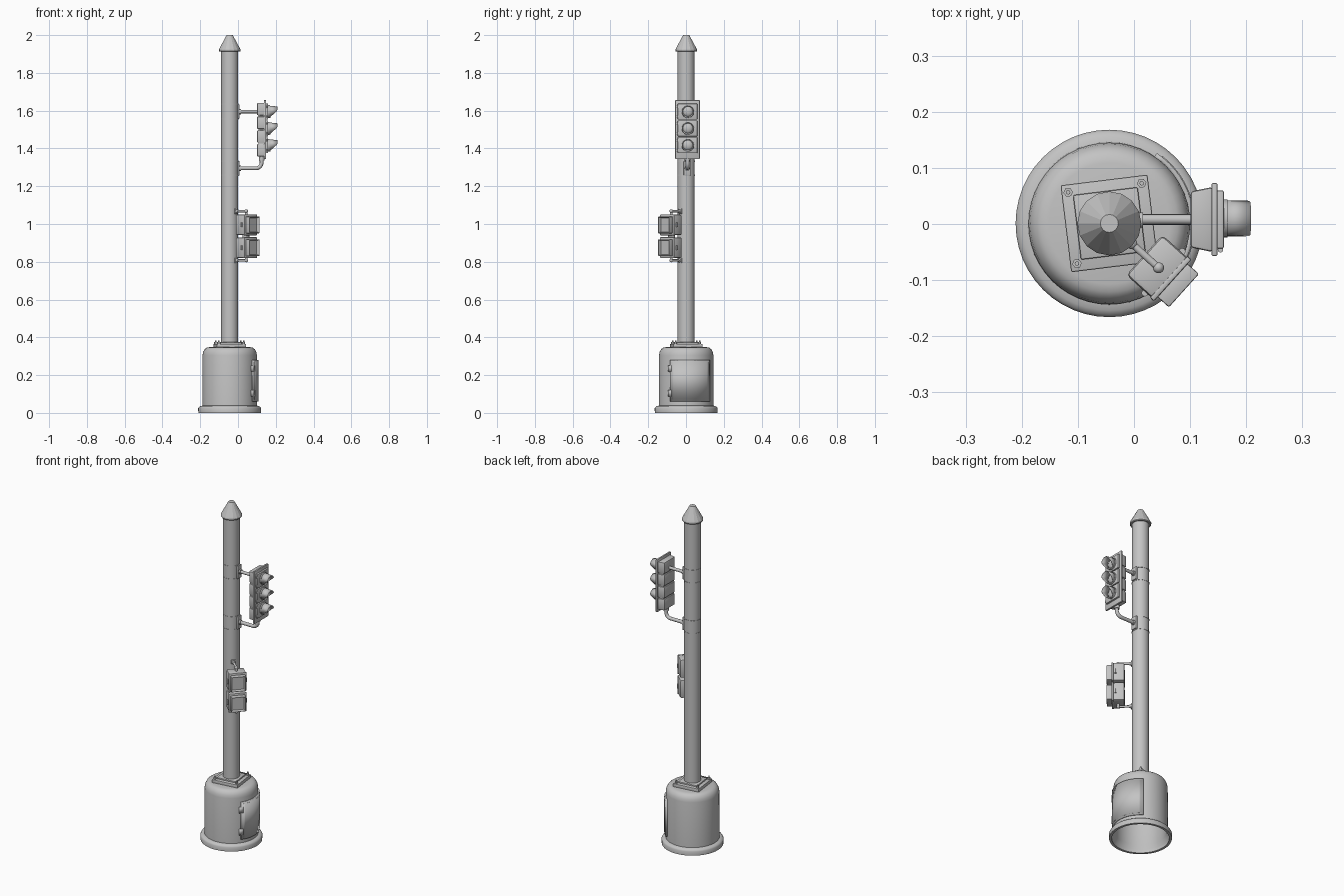
import bpy, bmesh, math
from mathutils import Matrix, Vector

if "Cube" in bpy.data.objects:
    bpy.data.objects.remove(bpy.data.objects["Cube"])

grey = bpy.data.materials.new("painted grey metal")
grey.diffuse_color = (0.55, 0.55, 0.55, 1)
grey.use_nodes = True
grey.node_tree.nodes["Principled BSDF"].inputs["Base Color"].default_value = grey.diffuse_color
POLE = Matrix.Translation((-0.044, 0.001, 0))


def finish(name, bm, M=Matrix(), smooth=True):
    bmesh.ops.recalc_face_normals(bm, faces=bm.faces)
    bm.transform(M)
    me = bpy.data.meshes.new(name)
    bm.to_mesh(me)
    bm.free()
    me.materials.append(grey)
    ob = bpy.data.objects.new(name, me)
    bpy.context.collection.objects.link(ob)
    ob["smooth"] = smooth
    return ob


def solidify(ob, t):
    m = ob.modifiers.new("thickness", 'SOLIDIFY')
    m.thickness, m.offset = t, 0


def box(name, lo, hi, M=Matrix(), bevel=0.0, back_scale=1.0, inset=None):
    """Box; back_scale narrows the -x end, inset=(border, depth) sinks the +x face."""
    bm = bmesh.new()
    bmesh.ops.create_cube(bm, size=1)
    lo, hi = Vector(lo), Vector(hi)
    c, s = (lo + hi) / 2, hi - lo
    for v in bm.verts:
        k = back_scale if v.co.x < 0 else 1
        v.co = c + Vector((v.co.x * s.x, v.co.y * s.y * k, v.co.z * s.z))
    if bevel:
        bmesh.ops.bevel(bm, geom=bm.edges[:], offset=bevel, segments=2, profile=0.5, affect='EDGES')
    if inset:
        bm.normal_update()
        f = max(bm.faces, key=lambda f: f.calc_center_median().x)
        bmesh.ops.inset_region(bm, faces=[f], thickness=inset[0], use_even_offset=True)
        bmesh.ops.translate(bm, verts=f.verts[:], vec=(-inset[1], 0, 0))
    return finish(name, bm, M)


def lathe(name, prof, M=Matrix(), seg=32, smooth=True):
    bm = bmesh.new()
    vs = [bm.verts.new((r, 0, z)) for r, z in prof]
    es = [bm.edges.new(p) for p in zip(vs, vs[1:])]
    bmesh.ops.spin(bm, geom=vs + es, cent=(0, 0, 0), axis=(0, 0, 1), angle=math.tau, steps=seg)
    bmesh.ops.remove_doubles(bm, verts=bm.verts[:], dist=1e-5)
    return finish(name, bm, M, smooth)


def tube(name, pts, r, M=Matrix(), seg=14):
    pts = [Vector(p) for p in pts]
    bm = bmesh.new()
    rings = []
    for i, p in enumerate(pts):
        t = (pts[min(i + 1, len(pts) - 1)] - pts[max(i - 1, 0)]).normalized()
        a = t.cross(Vector((0, 1, 0)) if abs(t.y) < 0.9 else Vector((1, 0, 0))).normalized()
        b = t.cross(a)
        rings.append([bm.verts.new(p + r * (a * math.cos(k * math.tau / seg) + b * math.sin(k * math.tau / seg)))
                      for k in range(seg)])
    for A, B in zip(rings, rings[1:]):
        for k in range(seg):
            bm.faces.new((A[k], A[k - 1], B[k - 1], B[k]))
    bm.faces.new(rings[0])
    bm.faces.new(rings[-1])
    return finish(name, bm, M)


def ball(name, p, r, M=Matrix()):
    bm = bmesh.new()
    bmesh.ops.create_uvsphere(bm, u_segments=12, v_segments=8, radius=r)
    return finish(name, bm, M @ Matrix.Translation(p))


def arc_panel(name, r, a0, a1, z0, z1, t, n=16):
    bm = bmesh.new()
    cols = []
    for i in range(n + 1):
        a = math.radians(a0 + (a1 - a0) * i / n)
        cols.append([bm.verts.new((r * math.cos(a), r * math.sin(a), z)) for z in (z0, z1)])
    for A, B in zip(cols, cols[1:]):
        bm.faces.new((A[0], B[0], B[1], A[1]))
    solidify(finish(name, bm, POLE), t)


# hollow base with flange and rounded shoulder
lathe("base_drum", [(0.152, 0), (0.166, 0), (0.167, 0.024), (0.163, 0.031), (0.155, 0.036), (0.145, 0.038),
                    (0.144, 0.305), (0.141, 0.322), (0.133, 0.337), (0.122, 0.345), (0.108, 0.348), (0, 0.348),
                    (0, 0.338), (0.105, 0.338), (0.128, 0.325), (0.137, 0.30), (0.138, 0.04), (0.152, 0.02),
                    (0.152, 0)], POLE, 48)

# curved access door and hinges
arc_panel("access_door", 0.147, -35, 56, 0.06, 0.28, 0.009)
arc_panel("access_door_inner_panel", 0.1515, -31, 52, 0.07, 0.27, 0.003)
for z in (0.105, 0.235):
    arc_panel("door_hinge", 0.148, -39, -30, z - 0.017, z + 0.017, 0.012, 3)

# square mounting plate with corner bolts
P = POLE @ Matrix.Rotation(math.radians(7), 4, 'Z')
box("mounting_plate", (-0.078, -0.078, 0.345), (0.078, 0.078, 0.366), P, 0.003)
box("mounting_plate_step", (-0.058, -0.058, 0.364), (0.058, 0.058, 0.374), P, 0.003)
for sx in (-1, 1):
    for sy in (-1, 1):
        B = P @ Matrix.Translation((sx * 0.066, sy * 0.064, 0))
        lathe("bolt_nut", [(0, 0.376), (0.0085, 0.376), (0.0085, 0.365)], B, 6, False)
        lathe("bolt_stud", [(0, 0.384), (0.004, 0.384), (0.004, 0.37)], B, 8)

# pole and faceted cap
lathe("pole", [(0, 0.36), (0.045, 0.36), (0.045, 1.93), (0, 1.93)], POLE, 32)
lathe("pole_cap", [(0, 1.915), (0.054, 1.912), (0.057, 1.916), (0.057, 1.924), (0.053, 1.932),
                   (0.02, 1.993), (0.016, 2.0), (0, 2.0)], POLE, 16, False)

# strap bands and saddles for the vehicle signal
for zc in (1.595, 1.295):
    for dz in (-0.038, 0.038):
        lathe("strap_band", [(0.0445, zc + dz - 0.004), (0.0465, zc + dz - 0.004),
                             (0.0465, zc + dz + 0.004), (0.0445, zc + dz + 0.004)], POLE, 32)
    box("strap_saddle", (-0.015, -0.012, zc - 0.038), (0.008, 0.024, zc + 0.038), bevel=0.003)
    tube("arm_collar", [(0.004, 0.007, zc), (0.016, 0.007, zc)], 0.014)

# support arms, the lower one with an elbow
Y = 0.008
tube("upper_arm", [(0, Y, 1.595), (0.11, Y, 1.595)], 0.009)
elbow = [(0.095 + 0.03 * math.sin(a), Y, 1.325 - 0.03 * math.cos(a)) for a in [i * math.pi / 12 for i in range(7)]]
tube("lower_arm", [(0, Y, 1.295)] + elbow + [(0.125, Y, 1.365)], 0.01)
tube("lower_arm_collar", [(0.125, Y, 1.335), (0.125, Y, 1.352)], 0.015)

# vehicle signal: tapered rear lumps, back plate
for i in range(4):
    z = 1.391 + i * 0.0725
    box("signal_rear_housing", (0.101, Y - 0.058, z - 0.033), (0.14, Y + 0.058, z + 0.033),
        bevel=0.005, back_scale=0.86)
box("signal_rear_core", (0.108, Y - 0.048, 1.362), (0.14, Y + 0.048, 1.638))
box("signal_back_plate", (0.138, Y - 0.065, 1.344), (0.149, Y + 0.065, 1.656), bevel=0.003)

# three lamps with doors, lenses and slanted visors
for z in (1.417, 1.506, 1.595):
    box("lamp_door", (0.147, Y - 0.052, z - 0.042), (0.16, Y + 0.052, z + 0.042), bevel=0.003)
    for s in (-1, 1):
        tube("lamp_door_latch", [(0.154, Y - 0.054, z + s * 0.026 - 0.006), (0.154, Y - 0.054, z + s * 0.026 + 0.006)],
             0.005, seg=8)
    L = Matrix.Translation((0.159, Y + 0.002, z)) @ Matrix.Rotation(math.pi / 2, 4, 'Y')
    lathe("lens_ring", [(0.026, 0), (0.034, 0), (0.034, 0.008), (0.026, 0.008)], L, 24)
    lathe("lens", [(0.028 * math.cos(a), 0.016 * math.sin(a)) for a in [i * math.pi / 12 for i in range(7)]], L, 24)
    bm = bmesh.new()
    rim = []
    for k in range(28):
        a = k * math.tau / 28
        h = math.sin(a)
        length = 0.012 + 0.037 * min(1, max(0, (h + 0.85) / 1.15))
        rim.append([bm.verts.new((0.159 + x, Y + 0.002 + 0.031 * math.cos(a), z + 0.031 * h - 0.1 * x))
                    for x in (0, length)])
    for k in range(28):
        A, B = rim[k - 1], rim[k]
        bm.faces.new((A[0], B[0], B[1], A[1]))
    solidify(finish("visor", bm), 0.002)

# pedestrian signal, turned toward the front right corner
Q = POLE @ Matrix.Rotation(math.radians(-42), 4, 'Z')
for z in (0.875, 0.995):
    box("walk_signal_body", (0.084, -0.048, z - 0.054), (0.15, 0.048, z + 0.054), Q, 0.008)
    box("walk_signal_rim", (0.142, -0.05, z - 0.055), (0.152, 0.05, z + 0.055), Q, 0.003)
    box("walk_signal_hood", (0.148, -0.04, z - 0.044), (0.179, 0.04, z + 0.044), Q, 0.003, inset=(0.004, 0.016))
    for s in (-1, 1):
        tube("walk_signal_hinge", [(0.13, s * 0.05, z - 0.012), (0.13, s * 0.05, z + 0.012)], 0.006, Q, 8)
tube("walk_signal_joiner", [(0.116, 0, 0.92), (0.116, 0, 0.95)], 0.018, Q)

# brackets above and below the pedestrian signal
for z, inner in ((1.068, 1.045), (0.807, 0.83)):
    box("bracket_foot", (0.04, -0.011, z - 0.014), (0.05, 0.011, z + 0.014), Q, 0.002)
    tube("bracket_arm", [(0.044, 0, z), (0.118, 0, z)], 0.0065, Q)
    ball("bracket_end", (0.118, 0, z), 0.01, Q)
    ball("bracket_knuckle", (0.054, 0, z), 0.01, Q)
    tube("bracket_post", [(0.118, 0, z), (0.118, 0, inner)], 0.0075, Q)

# smooth shading with sharp edges kept
bpy.ops.object.select_all(action='DESELECT')
for ob in bpy.context.scene.objects:
    if ob["smooth"]:
        ob.select_set(True)
        bpy.context.view_layer.objects.active = ob
bpy.ops.object.shade_smooth_by_angle(angle=math.radians(35))
